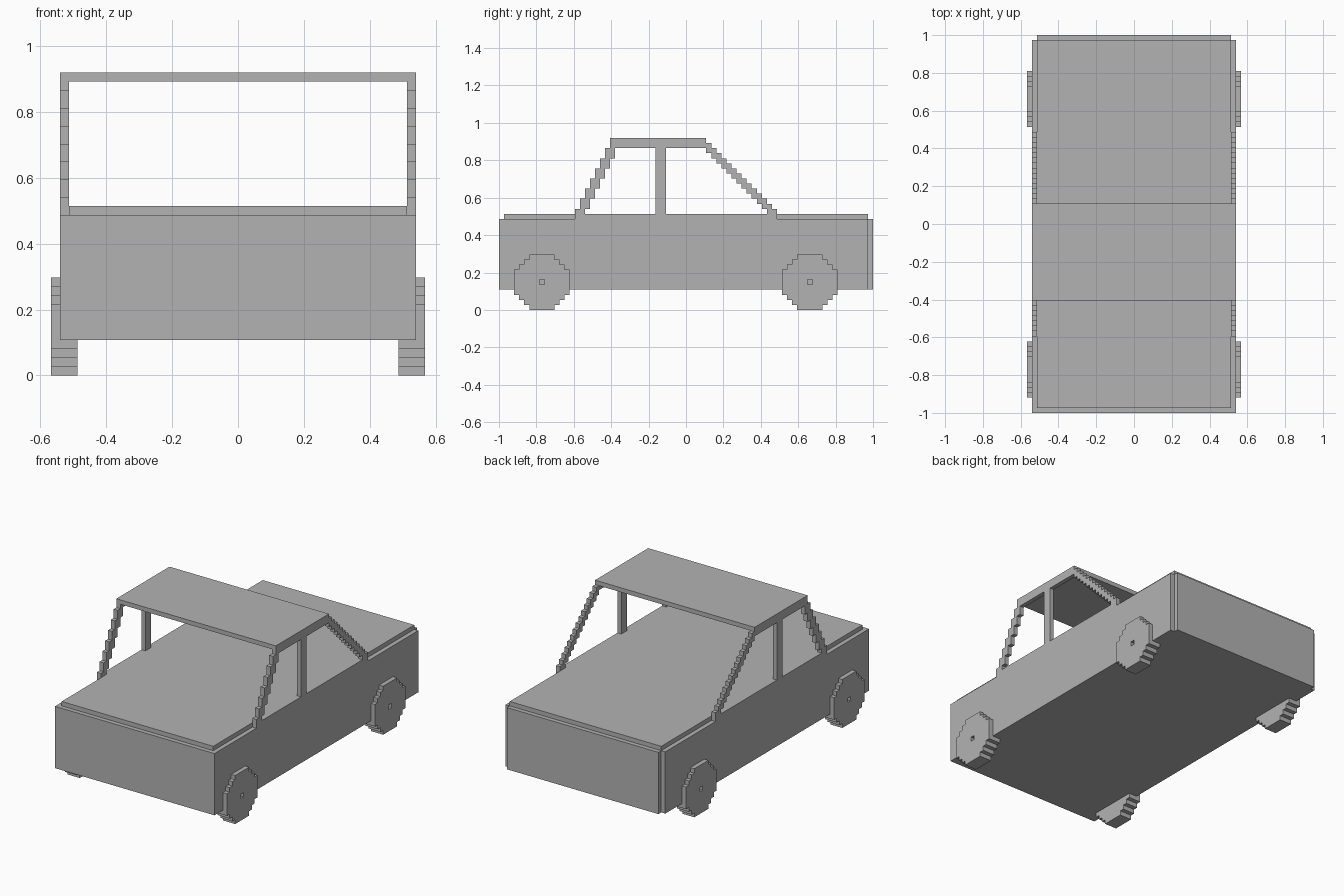
import bpy, math

if "Cube" in bpy.data.objects:
    bpy.data.objects.remove(bpy.data.objects["Cube"])

V = 2 / 74            # one block of the stepped grid
CY = 37               # grid offset that centres the car in y

paint = bpy.data.materials.new("plain grey")
paint.diffuse_color = (0.45, 0.45, 0.45, 1)
paint.use_nodes = True
paint.node_tree.nodes["Principled BSDF"].inputs["Base Color"].default_value = paint.diffuse_color


def box(name, x, y0, y1, z0, z1):
    """Box symmetric in x, given in grid units."""
    bpy.ops.mesh.primitive_cube_add(size=1)
    o = bpy.context.object
    o.name = name
    for v in o.data.vertices:
        a, b, c = v.co
        v.co = (a * 2 * x * V,
                ((y1 if b > 0 else y0) - CY) * V,
                (z1 if c > 0 else z0) * V)
    o.data.materials.append(paint)


def outline(rows):
    """Stepped outline around a stack of rows (z, y0, y1), one block high each."""
    up = [p for z, a, b in rows for p in ((a, z), (a, z + 1))]
    down = [p for z, a, b in reversed(rows) for p in ((b, z + 1), (b, z))]
    pts = []
    for p in up + down:
        if not pts or pts[-1] != p:
            pts.append(p)
    return pts


def plate(name, loops, x0, x1):
    """Side profile with optional holes, extruded from x0 to x1, on both sides."""
    cu = bpy.data.curves.new(name, 'CURVE')
    cu.dimensions = '2D'
    cu.fill_mode = 'BOTH'
    cu.extrude = (x1 - x0) * V / 2
    for pts in loops:
        s = cu.splines.new('POLY')
        s.points.add(len(pts) - 1)
        for p, (y, z) in zip(s.points, pts):
            p.co = ((y - CY) * V, z * V, 0, 1)
        s.use_cyclic_u = True
        s.use_smooth = False
    tmp = bpy.data.objects.new(name + "_curve", cu)
    bpy.context.collection.objects.link(tmp)
    bpy.context.view_layer.update()
    dg = bpy.context.evaluated_depsgraph_get()
    me = bpy.data.meshes.new_from_object(tmp.evaluated_get(dg))
    bpy.data.objects.remove(tmp)
    me.materials.clear()
    me.materials.append(paint)
    for f in me.polygons:
        f.use_smooth = False
        f.material_index = 0
    for side, label in ((1, "right_"), (-1, "left_")):
        o = bpy.data.objects.new(label + name, me)
        o.rotation_euler = (math.pi / 2, 0, math.pi / 2)
        o.location.x = side * (x0 + x1) / 2 * V
        bpy.context.collection.objects.link(o)


# Lower body, narrower tail panel, deck (bonnet, cabin floor and boot), roof
box("body", 20, 0, 73, 4, 18)
box("tail_panel", 19, 73, 74, 4, 18)
box("deck", 19, 1, 73, 18, 19)
box("roof", 19, 22, 41, 33, 34)


# Cabin sides: stepped pillars with two window openings
def front_edge(z):
    return min(22, 15 + (z - 18) // 2)


def rear_edge(z):
    return min(55, 74 - z)


frame = outline([(z, front_edge(z), rear_edge(z)) for z in range(18, 34)])
front_window = outline([(z, front_edge(z) + 2, 31) for z in range(19, 32)])
rear_window = outline([(z, 33, rear_edge(z) - 2) for z in range(19, 32)])
plate("cabin_side", [frame, front_window, rear_window], 19, 20)

# Wheels: stepped disc with a hub hole outside, lower tread under the body
half = [2, 3, 4, 5, 5, 5, 5, 5, 4, 3, 2]
for name, c in (("front_wheel", 8), ("rear_wheel", 61)):
    rows = [(z, c - h, c + h + 1) for z, h in enumerate(half)]
    hub = outline([(5, c, c + 1)])
    plate(name, [outline(rows), hub], 20, 21)
    plate(name + "_tread", [outline(rows[:4])], 18, 20)
